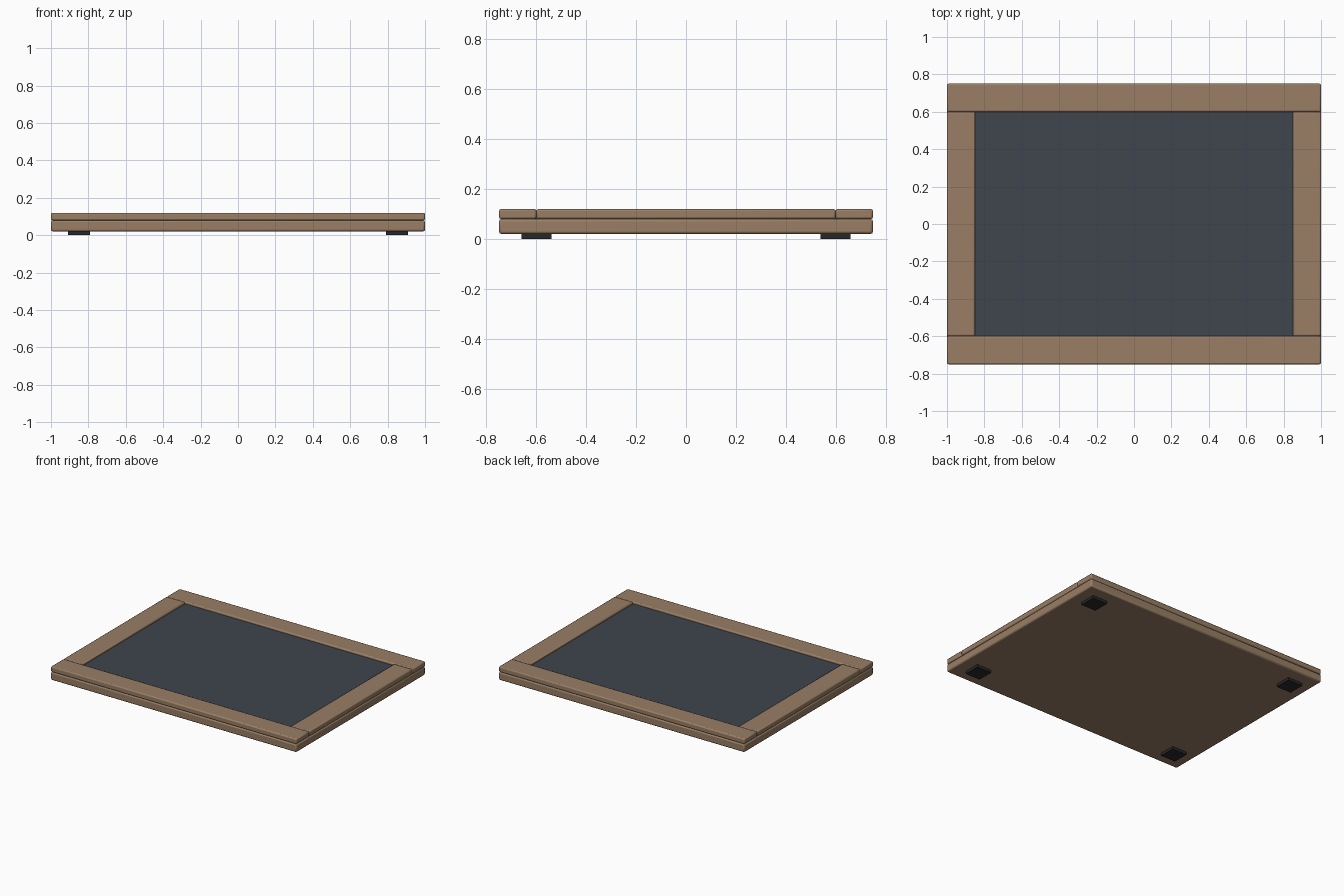
import bpy

if "Cube" in bpy.data.objects:
    bpy.data.objects.remove(bpy.data.objects["Cube"])


def material(name, rgb):
    m = bpy.data.materials.new(name)
    m.diffuse_color = (*rgb, 1)
    m.use_nodes = True
    m.node_tree.nodes["Principled BSDF"].inputs["Base Color"].default_value = m.diffuse_color
    return m


wood = material("wood", (0.32, 0.21, 0.13))
slate = material("slate", (0.05, 0.06, 0.075))
rubber = material("rubber", (0.02, 0.02, 0.02))


def box(name, lo, hi, mat, bevel=0.0):
    bpy.ops.mesh.primitive_cube_add(size=1, location=[(a + b) / 2 for a, b in zip(lo, hi)])
    ob = bpy.context.object
    ob.name = name
    ob.scale = [b - a for a, b in zip(lo, hi)]
    bpy.ops.object.transform_apply(location=False, rotation=False, scale=True)
    ob.data.materials.append(mat)
    if bevel:
        mod = ob.modifiers.new("bevel", 'BEVEL')
        mod.width = bevel
        mod.segments = 2
        bpy.ops.object.shade_smooth_by_angle()
    return ob


# Base board
box("base_board", (-1, -0.75, 0.02), (1, 0.75, 0.08), wood, 0.01)

# Recessed writing panel
box("slate_panel", (-0.86, -0.61, 0.075), (0.86, 0.61, 0.105), slate)

# Raised border: long rails at front and back, short rails between them
for side, s in (("front", -1), ("back", 1)):
    y = sorted((s * 0.6, s * 0.75))
    box(side + "_rail", (-1, y[0], 0.08), (1, y[1], 0.12), wood, 0.008)
for side, s in (("left", -1), ("right", 1)):
    x = sorted((s * 0.85, s * 1.0))
    box(side + "_rail", (x[0], -0.6, 0.08), (x[1], 0.6, 0.12), wood, 0.008)

# Square rubber feet
for sx in (-1, 1):
    for sy in (-1, 1):
        cx, cy = sx * 0.85, sy * 0.6
        box("foot", (cx - 0.06, cy - 0.06, 0), (cx + 0.06, cy + 0.06, 0.025), rubber)
